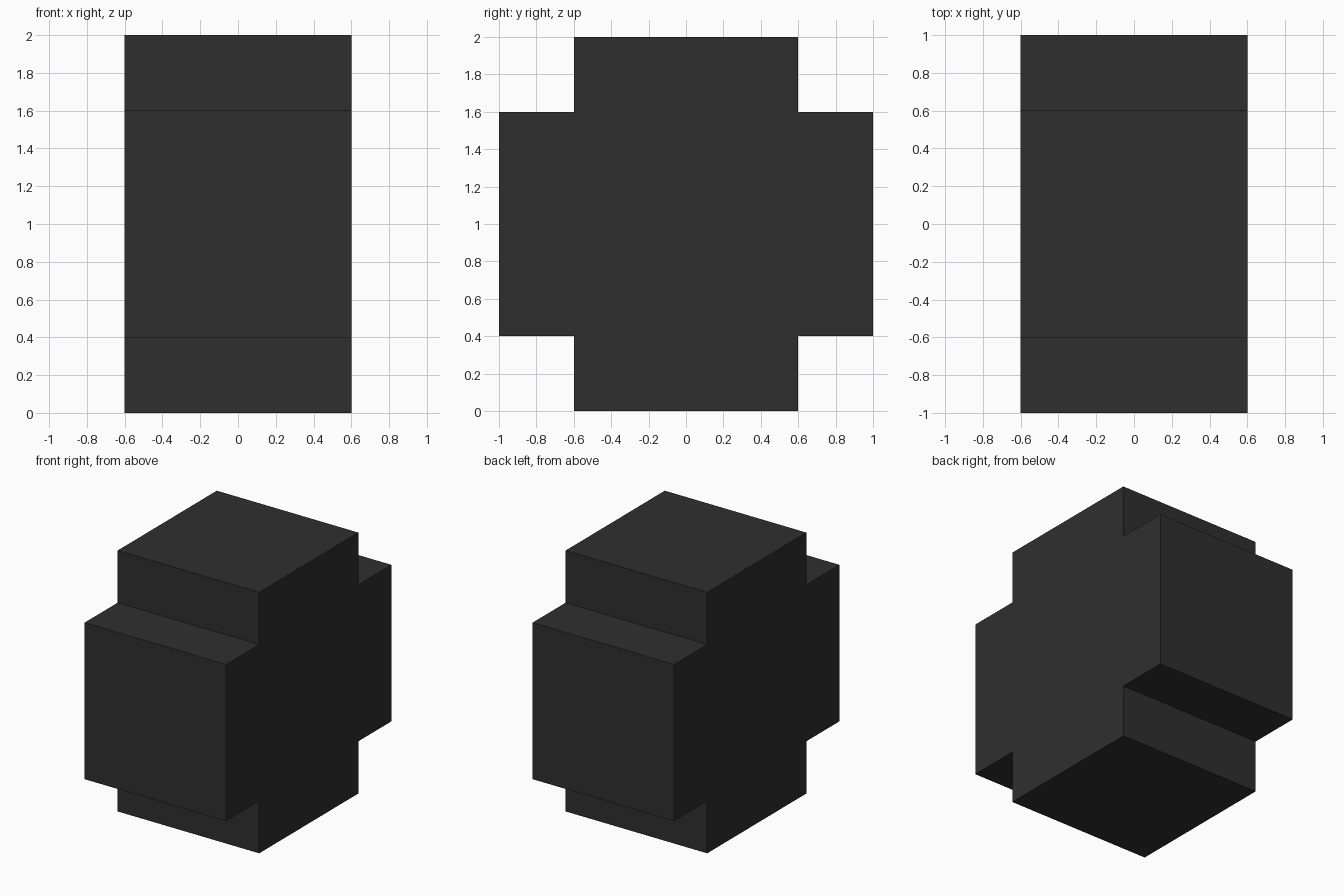
import bpy, bmesh
from mathutils import Vector

if "Cube" in bpy.data.objects:
    bpy.data.objects.remove(bpy.data.objects["Cube"])

HALF_WIDTH = 0.6   # half thickness along x, also half width of each arm
REACH = 1.0        # arm length from the centre
CENTRE_Z = 1.0

# Single dark grey colour
dark_grey = bpy.data.materials.new("dark grey")
dark_grey.diffuse_color = (0.028, 0.028, 0.028, 1.0)
dark_grey.use_nodes = True
dark_grey.node_tree.nodes["Principled BSDF"].inputs["Base Color"].default_value = dark_grey.diffuse_color

# Plus-shaped profile in the y-z plane: one corner turned four times
a, r = HALF_WIDTH, REACH
profile = []
y_pts = [(r, -a), (r, a), (a, a)]
for _ in range(4):
    profile += y_pts
    y_pts = [(-z, y) for y, z in y_pts]

# Extrude the profile across x
bm = bmesh.new()
face = bm.faces.new([bm.verts.new((-HALF_WIDTH, y, z + CENTRE_Z)) for y, z in profile])
ext = bmesh.ops.extrude_face_region(bm, geom=[face])
moved = [g for g in ext["geom"] if isinstance(g, bmesh.types.BMVert)]
bmesh.ops.translate(bm, verts=moved, vec=Vector((2 * HALF_WIDTH, 0, 0)))
if not face.is_valid or len(bm.faces) < 14:
    # keep the solid closed on the starting side
    bmesh.ops.holes_fill(bm, edges=bm.edges[:], sides=0)
bmesh.ops.recalc_face_normals(bm, faces=bm.faces[:])

mesh = bpy.data.meshes.new("cross_block")
bm.to_mesh(mesh)
bm.free()
mesh.materials.append(dark_grey)
block = bpy.data.objects.new("cross_block", mesh)
bpy.context.collection.objects.link(block)
